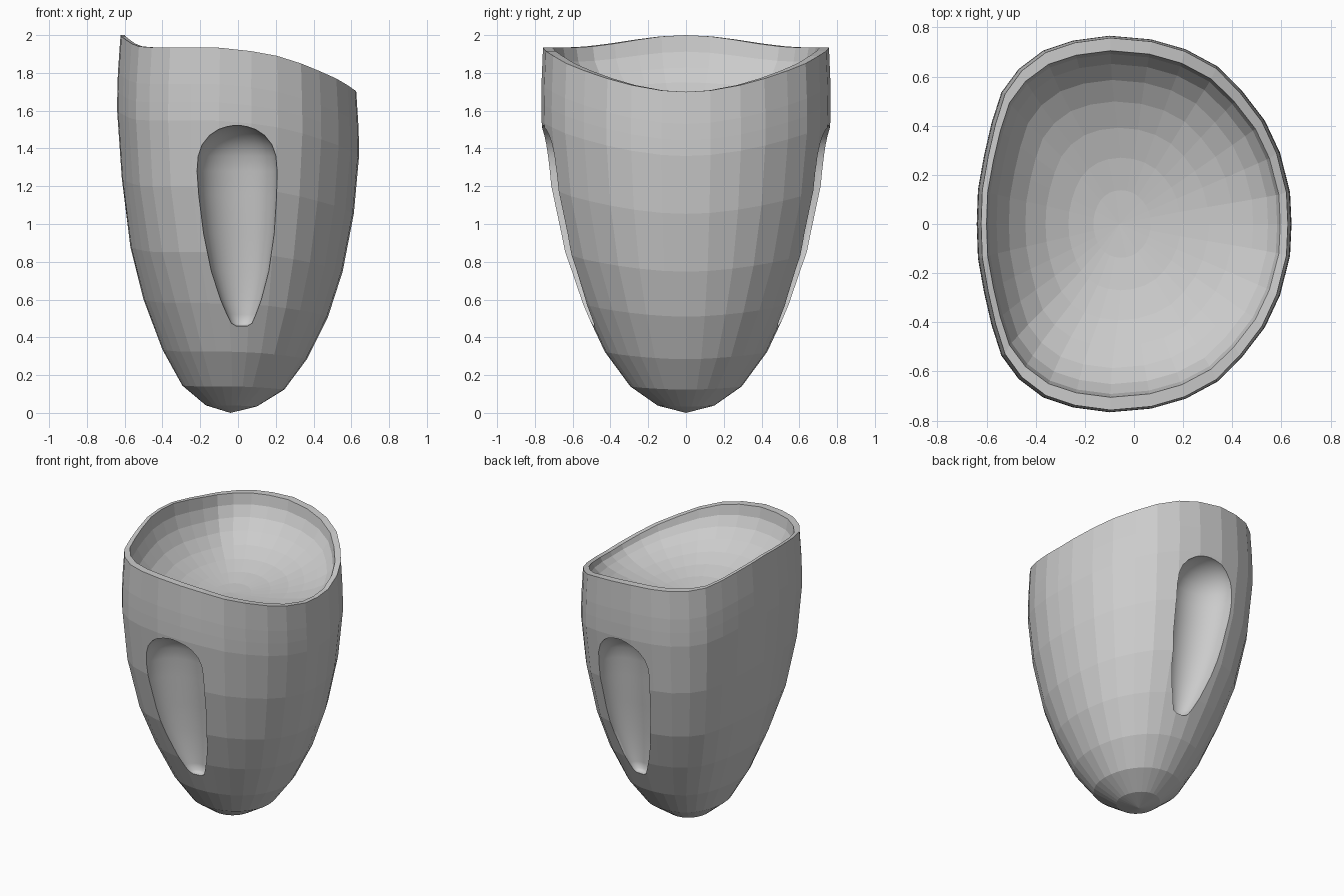
import bpy, bmesh, math
from mathutils import Vector
from mathutils.bvhtree import BVHTree

if "Cube" in bpy.data.objects:
    bpy.data.objects.remove(bpy.data.objects["Cube"])

grey = bpy.data.materials.new("plain grey")
grey.use_nodes = True
COLOUR = (0.6, 0.6, 0.6, 1)
grey.diffuse_color = COLOUR
grey.node_tree.nodes["Principled BSDF"].inputs["Base Color"].default_value = COLOUR

# Half outline of the rim from +x round to -x: x, y, rim height
RIM = [(.64, 0, 1.7), (.634, .13, 1.707), (.593, .29, 1.735), (.532, .42, 1.77),
       (.44, .54, 1.81), (.34, .64, 1.85), (.21, .71, 1.89), (.07, .75, 1.915),
       (-.1, .765, 1.933), (-.25, .745, 1.935), (-.37, .705, 1.935), (-.47, .63, 1.935),
       (-.54, .535, 1.94), (-.58, .41, 1.955), (-.61, .28, 1.975), (-.635, .14, 1.993),
       (-.64, 0, 2)]
# Height, back x, front x and half width of each outer ring
RINGS = [(.04, -.17, .1, .15), (.145, -.295, .245, .295), (.335, -.4, .365, .43),
         (.6, -.5, .477, .55), (.88, -.57, .554, .65), (1.24, -.615, .613, .728),
         (1.6, -.64, .641, .765), (1.7, -.639, .64, .766), (1.8, -.636, .637, .765),
         (2, -.622, .626, .757)]
HALF = len(RIM) - 1
COUNT = 2 * HALF
BOWL_FLOOR = 1.55
BOWL_X = -.06


def ring_loop(bm, base, rise, back, front, width, blend):
    """Ring of vertices, round at blend 0 and D shaped at blend 1."""
    loop = []
    for i in range(COUNT):
        side, k = (1, i) if i <= HALF else (-1, COUNT - i)
        px, py, height = RIM[k]
        angle = math.pi * k / HALF
        u = blend * px / .64 + (1 - blend) * math.cos(angle)
        v = blend * py / .765 + (1 - blend) * math.sin(angle)
        x = (back + front) / 2 + (front - back) / 2 * u
        loop.append(bm.verts.new((x, side * width * v, base + (height - base) * rise)))
    return loop


def finish(name, bm, smooth):
    bmesh.ops.recalc_face_normals(bm, faces=bm.faces)
    for f in bm.faces:
        f.smooth = smooth
    mesh = bpy.data.meshes.new(name)
    bm.to_mesh(mesh)
    mesh.materials.append(grey)
    obj = bpy.data.objects.new(name, mesh)
    bpy.context.collection.objects.link(obj)
    return obj


# Thick cup: outer skin from the tip to the rim, then the bowl down to its floor
bm = bmesh.new()
tip = bm.verts.new((-.04, 0, 0))
loops = [ring_loop(bm, 0, z / 2, back, front, width, min(1, z / 1.1))
         for z, back, front, width in RINGS]
for step in range(8, 0, -1):
    angle = math.pi / 2 * step / 8
    s = math.sin(angle)
    loops.append(ring_loop(bm, BOWL_FLOOR, 1 - math.cos(angle), BOWL_X - .54 * s,
                           BOWL_X + .655 * s, .705 * s, min(1, s * 1.3)))
floor = bm.verts.new((BOWL_X, 0, BOWL_FLOOR))
for i in range(COUNT):
    j = (i + 1) % COUNT
    bm.faces.new((tip, loops[0][j], loops[0][i]))
    bm.faces.new((floor, loops[-1][i], loops[-1][j]))
    for low, high in zip(loops, loops[1:]):
        bm.faces.new((low[i], low[j], high[j], high[i]))
skin = BVHTree.FromBMesh(bm)
cup = finish("cup", bm, False)
bm.free()

# Outline of the side scoop: height, half width
SCOOP = [(.46, .03), (.475, .055), (.52, .076), (.6, .108), (.75, .152), (.95, .187),
         (1.15, .206), (1.28, .212), (1.36, .206), (1.42, .185), (1.47, .145),
         (1.5, .1), (1.515, .055), (1.522, .015)]
ACROSS = 16


def wall_y(x, z):
    return skin.ray_cast(Vector((x, 2, z)), Vector((0, -1, 0)))[0].y


def scoop_cutter(side):
    """Closed block whose inner face is the hollow of the scoop."""
    bm = bmesh.new()
    inner, outer = [], []
    for z, w in SCOOP:
        centre = .02 - .025 * min(1, (z - .46) / .8)
        left, right = wall_y(centre - w, z), wall_y(centre + w, z)
        row, out = [], []
        for k in range(ACROSS + 1):
            u = -math.cos(math.pi * k / ACROSS)
            hollow = .85 * w * math.sqrt(max(0, 1 - u * u))
            y = left + (right - left) * (u + 1) / 2 - hollow
            row.append(bm.verts.new((centre + w * u, side * y, z)))
            out.append(bm.verts.new((centre + w * u, side * .95, z)))
        inner.append(row)
        outer.append(out)
    for grid in (inner, outer):
        for a, b in zip(grid, grid[1:]):
            for k in range(ACROSS):
                bm.faces.new((a[k], a[k + 1], b[k + 1], b[k]))
    for k in (0, ACROSS):                       # sides
        for r in range(len(SCOOP) - 1):
            bm.faces.new((inner[r][k], inner[r + 1][k], outer[r + 1][k], outer[r][k]))
    for r in (0, -1):                           # ends
        for k in range(ACROSS):
            bm.faces.new((inner[r][k], inner[r][k + 1], outer[r][k + 1], outer[r][k]))
    obj = finish("scoop_cutter", bm, True)
    bm.free()
    obj.hide_render = True
    return obj


# Cut a smooth scoop into each side
cutters = [scoop_cutter(side) for side in (-1, 1)]
for cutter in cutters:
    cut = cup.modifiers.new("scoop", "BOOLEAN")
    cut.operation = "DIFFERENCE"
    cut.solver = "EXACT"
    cut.object = cutter

# Apply the cuts and drop the cutters
bpy.context.view_layer.update()
result = bpy.data.meshes.new_from_object(
    cup.evaluated_get(bpy.context.evaluated_depsgraph_get()))
cup.modifiers.clear()
cup.data = result
for cutter in cutters:
    bpy.data.objects.remove(cutter)
